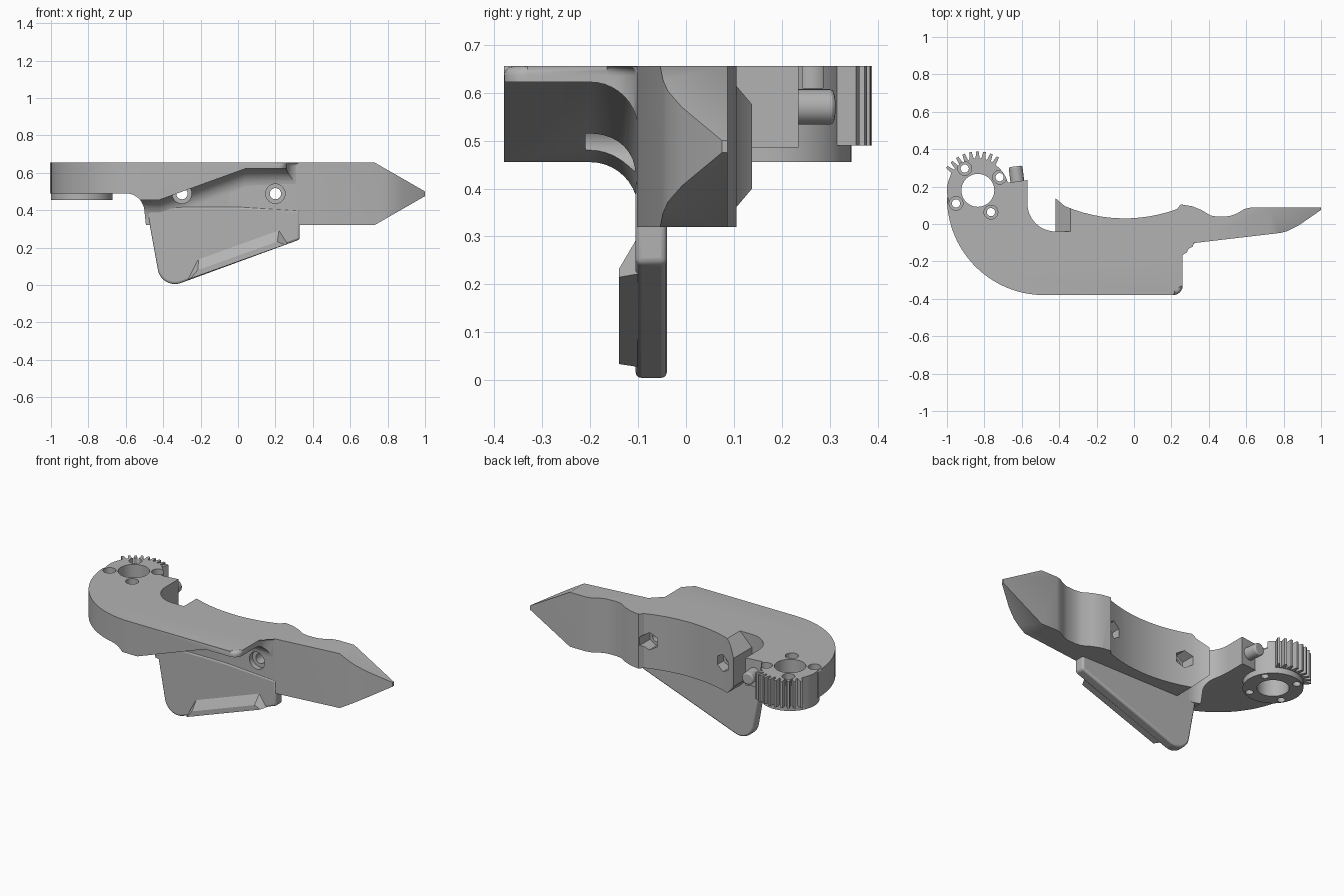
import bpy, bmesh, math
from mathutils import Vector, Matrix

cube = bpy.data.objects.get("Cube")
if cube:
    bpy.data.objects.remove(cube, do_unlink=True)

mat = bpy.data.materials.new("plain_grey")
mat.use_nodes = True
GREY = (0.45, 0.45, 0.45, 1)
mat.diffuse_color = GREY
mat.node_tree.nodes["Principled BSDF"].inputs["Base Color"].default_value = GREY


def finish(name, bm):
    bmesh.ops.recalc_face_normals(bm, faces=bm.faces)
    me = bpy.data.meshes.new(name)
    bm.to_mesh(me)
    bm.free()
    me.materials.append(mat)
    ob = bpy.data.objects.new(name, me)
    bpy.context.scene.collection.objects.link(ob)
    return ob


def loft(name, rings, bevel=0, bevel_count=0):
    """Join equal-length rings of 3D points into a capped solid."""
    bm = bmesh.new()
    vs = [[bm.verts.new(p) for p in ring] for ring in rings]
    n = len(vs[0])
    for a, b in zip(vs, vs[1:]):
        for i in range(n):
            bm.faces.new((a[i], a[(i + 1) % n], b[(i + 1) % n], b[i]))
    bm.faces.new(vs[0])
    bm.faces.new(vs[-1])
    if bevel:
        top = [bm.edges.get((vs[-1][i], vs[-1][i + 1])) for i in range(bevel_count)]
        bmesh.ops.bevel(bm, geom=top, offset=bevel, segments=4, profile=0.5, affect='EDGES')
    return finish(name, bm)


def prism_z(name, pts, z0, z1, **kw):
    return loft(name, [[(x, y, z) for x, y in pts] for z in (z0, z1)], **kw)


def prism_y(name, pts, y0, y1):
    return loft(name, [[(x, y, z) for x, z in pts] for y in (y0, y1)])


def arc(cx, cy, r, a0, a1, n):
    return [(cx + r * math.cos(math.radians(a0 + (a1 - a0) * i / n)),
             cy + r * math.sin(math.radians(a0 + (a1 - a0) * i / n))) for i in range(n + 1)]


def rod(name, start, end, r, sides=32):
    a, b = Vector(start), Vector(end)
    bm = bmesh.new()
    rot = (b - a).to_track_quat('Z', 'Y').to_matrix().to_4x4()
    bmesh.ops.create_cone(bm, cap_ends=True, segments=sides, radius1=r, radius2=r,
                          depth=(b - a).length, matrix=Matrix.Translation((a + b) / 2) @ rot)
    return finish(name, bm)


def boolean(ob, cutters, op='DIFFERENCE'):
    for c in cutters:
        c.hide_render = True
        m = ob.modifiers.new("cut", 'BOOLEAN')
        m.operation, m.object, m.solver = op, c, 'EXACT'
        bpy.context.view_layer.objects.active = ob
        bpy.ops.object.modifier_apply(modifier=m.name)


TOP = 0.655
GX, GY = -0.835, 0.18

# Hooked arm with the wall behind the sloping shelf
outer = arc(-0.48, 0.14, 0.52, 180, 270, 28) + arc(0.21, -0.33, 0.05, -90, 0, 6)
outer += arc(0.325, -0.165, 0.065, 180, 90, 6)
outline = outer + [(0.33, -0.04)] + arc(-0.42, 0.11, 0.15, 270, 180, 12)
outline += [(-0.57, 0.235), (-0.68, 0.22), (GX, GY)]
hook = prism_z("hook_arm", outline, 0.32, TOP, bevel=0.02, bevel_count=len(outer) - 1)

# Space under the shelf, with a rounded corner against the wall
rings = []
for x, b in ((-1.2, 0.455), (-0.42, 0.455), (0.04, 0.622), (0.5, 0.622)):
    corner = arc(-0.2, b - 0.1, 0.1, 90, 0, 10)
    rings.append([(x, y, z) for y, z in [(-0.6, b)] + corner + [(-0.1, 0.2), (-0.6, 0.2)]])
shelf_cut = loft("shelf_cutter", rings)
left_profile = [(-1.2, 0.49)] + arc(-0.6, 0.39, 0.1, 90, 10, 8) + [(-0.48, 0.2), (-1.2, 0.2)]
left_cut = prism_y("left_cutter", left_profile, -0.6, 0.6)

# Finger with a scalloped back, a pointed tip and a tapered root
finger_pts = [(-0.42, -0.098), (0.32, -0.102), (0.78, -0.048), (0.82, -0.038), (0.88, -0.008),
              (1, 0.075), (1, 0.087), (0.62, 0.087), (0.59, 0.08), (0.55, 0.056), (0.51, 0.042),
              (0.45, 0.039), (0.41, 0.045), (0.36, 0.075), (0.31, 0.095), (0.25, 0.105)]
finger_pts += [(x, 0.03 + 0.62 * (x + 0.05) ** 2 + 0.2 * (x + 0.05) ** 4)
               for x in [0.23 - 0.05 * i for i in range(13)]] + [(-0.42, 0.138)]
finger = prism_z("finger", finger_pts, 0.32, TOP)
side = [(-0.425, 0.405), (-0.34, 0.32), (0.73, 0.32), (1, 0.475),
        (1, 0.5), (0.73, TOP), (-0.34, TOP), (-0.425, 0.57)]
boolean(finger, [prism_y("finger_side_cutter", side, -0.5, 0.5)], 'INTERSECT')

# Screw holes: round counterbore in front, hexagonal nut pocket behind
screw_cuts = []
for x in (-0.3, 0.2):
    screw_cuts += [rod("counterbore_cutter", (x, -0.21, 0.488), (x, -0.07, 0.488), 0.052),
                   rod("screw_cutter", (x, -0.15, 0.488), (x, 0.3, 0.488), 0.03),
                   rod("nut_cutter", (x, 0.0, 0.488), (x, 0.3, 0.488), 0.053, 6)]

# Gear: teeth on the back part of a round hub
gear_pts = arc(GX, GY, 0.165, 155, 415, 60)
step = 10.5
for i in range(9):
    mid = 59 + i * step
    for offset, r in ((-0.36, 0.17), (-0.18, 0.208), (0.18, 0.208), (0.36, 0.17)):
        gear_pts += arc(GX, GY, r, mid + offset * step, 0, 1)[:1]
gear = prism_z("gear", gear_pts, 0.49, TOP)
boss = rod("gear_boss", (GX, GY, 0.455), (GX, GY, 0.5), 0.165, 64)

# Centre bore and four countersunk holes
gear_cuts = [rod("bore_cutter", (GX, GY, 0.2), (GX, GY, 1), 0.088, 48)]
for a in (31, 121, 211, 301):
    x, y = arc(GX, GY, 0.136, a, 0, 1)[0]
    gear_cuts += [rod("hole_cutter", (x, y, 0.2), (x, y, 1), 0.022, 24),
                  rod("recess_cutter", (x, y, 0.61), (x, y, 1), 0.037, 24)]

boolean(hook, [shelf_cut, left_cut] + screw_cuts + gear_cuts)
boolean(finger, screw_cuts)
for part in (gear, boss):
    boolean(part, gear_cuts)

# Lower blade with a rounded corner
blade_pts = [(-0.49, 0.42)] + arc(-0.337, 0.098, 0.093, 188, 290, 12)
blade_pts += [(0.33, 0.243), (0.33, 0.4), (0.0, 0.42)]
blade = prism_y("blade", blade_pts, -0.105, -0.04)
bev = blade.modifiers.new("soft_edges", 'BEVEL')
bev.width, bev.segments, bev.limit_method, bev.angle_limit = 0.012, 3, 'ANGLE', 1.2

# Raised rib along the blade's lower edge
foot = [(-0.27, 0.028), (0.27, 0.222), (0.22, 0.3), (-0.21, 0.145)]
crest = [(-0.255, 0.034), (0.25, 0.215), (0.21, 0.232), (-0.215, 0.08)]
rib = loft("blade_rib", [[(x, -0.1, z) for x, z in foot], [(x, -0.14, z) for x, z in crest]])

# Pin on the end of the arm
base, tip = Vector((-0.62, 0.2, 0.57)), Vector((-0.634, 0.308, 0.57))
pin = rod("stop_pin", base, tip, 0.037)
pin_bevel = pin.modifiers.new("rounded_end", 'BEVEL')
pin_bevel.width, pin_bevel.segments, pin_bevel.limit_method = 0.008, 2, 'ANGLE'

# Remove helpers and shade
for ob in list(bpy.data.objects):
    if ob.name.split(".")[0].endswith("_cutter"):
        bpy.data.objects.remove(ob, do_unlink=True)
for ob in (hook, finger, gear, boss, blade, rib, pin):
    bpy.ops.object.select_all(action='DESELECT')
    ob.select_set(True)
    bpy.context.view_layer.objects.active = ob
    bpy.ops.object.shade_smooth_by_angle(angle=math.radians(30))
